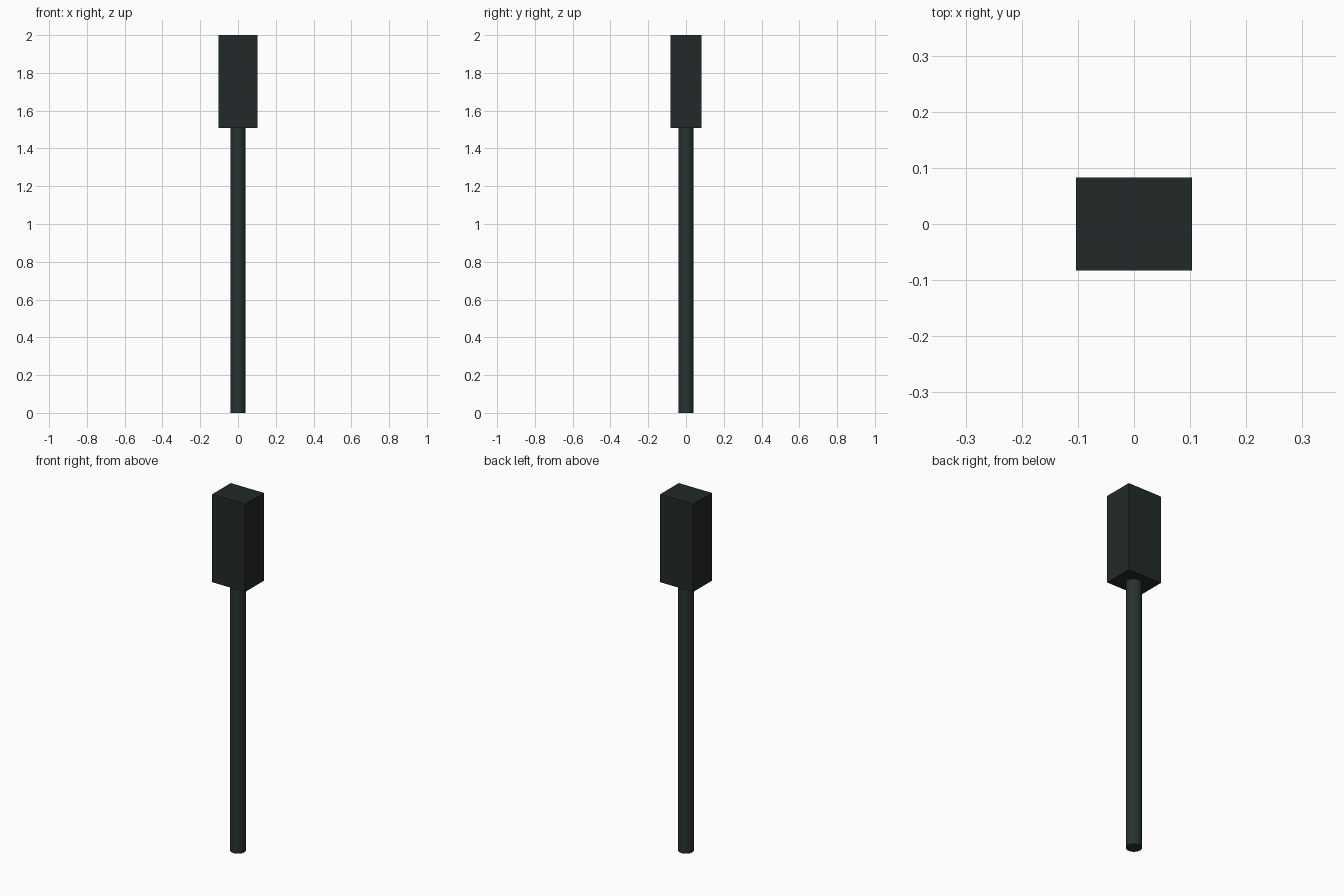
import bpy

if "Cube" in bpy.data.objects:
    bpy.data.objects.remove(bpy.data.objects["Cube"])

BASE = 1.508          # height where the pole meets the head
POLE_R = 0.04
HEAD_X, HEAD_Y = 0.206, 0.166


def paint(obj, name, rgb):
    mat = bpy.data.materials.new(name)
    mat.diffuse_color = (*rgb, 1)
    mat.use_nodes = True
    mat.node_tree.nodes["Principled BSDF"].inputs["Base Color"].default_value = mat.diffuse_color
    obj.data.materials.append(mat)


# Round pole
bpy.ops.mesh.primitive_cylinder_add(vertices=32, radius=POLE_R, depth=BASE,
                                    location=(0, 0, BASE / 2))
pole = bpy.context.object
pole.name = "pole"
bpy.ops.object.shade_smooth_by_angle()
paint(pole, "pole_dark_green", (0.021, 0.032, 0.030))

# Rectangular head block on top
bpy.ops.mesh.primitive_cube_add(size=1, location=(0, 0, (BASE + 2) / 2))
head = bpy.context.object
head.name = "head_block"
head.scale = (HEAD_X, HEAD_Y, 2 - BASE)
bpy.ops.object.transform_apply(location=False, rotation=False, scale=True)
paint(head, "head_dark_green", (0.016, 0.023, 0.021))
